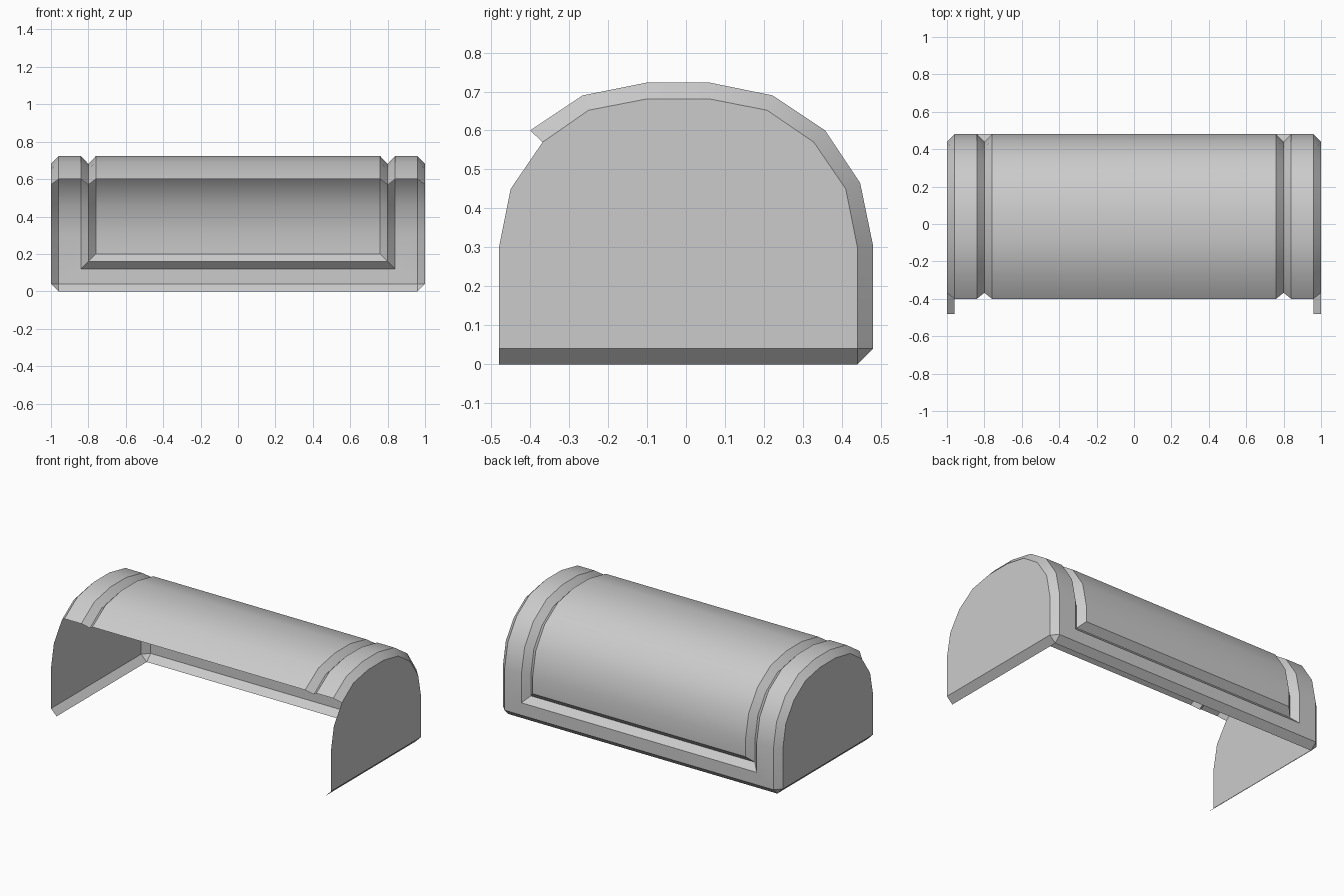
import bpy, bmesh, math

if "Cube" in bpy.data.objects:
    bpy.data.objects.remove(bpy.data.objects["Cube"])

# Arch profile (y, z) from the back edge over the top to the open front
OUTER = [(.48, .305), (.447, .465), (.357, .60), (.222, .69), (.06, .723),
         (-.10, .723), (-.265, .69), (-.40, .60)]
# The same arch set inwards by the chamfer / groove depth
INNER = [(.44, .30), (.41, .45), (.328, .57), (.208, .652), (.06, .681),
         (-.10, .681), (-.25, .652), (-.368, .57)]
CAP_FRONT = [(-.45, .45), (-.48, .30), (-.48, .04)]

# Half of the ribs along x: position, inset or not, height of lower back end
RIBS = [(1, True, .04), (.96, False, .04), (.84, False, .12),
        (.80, True, .16), (.76, False, .20)]

bm = bmesh.new()


def rib(x, inset, z0):
    """One arch of vertices at x, starting low on the back."""
    pts = INNER if inset else OUTER
    return [bm.verts.new((x, y, z)) for y, z in [(pts[0][0], z0)] + pts]


left = [rib(-x, i, z) for x, i, z in RIBS]
right = [rib(x, i, z) for x, i, z in RIBS]
columns = left + right[::-1]

# Curved skin with chamfered ends and V grooves
for a, b in zip(columns, columns[1:]):
    for k in range(len(a) - 1):
        bm.faces.new((a[k], b[k], b[k + 1], a[k + 1]))

# Mitred lower frame and horizontal groove on the back
for k in range(1, 4):
    bm.faces.new((left[k][0], right[k][0], right[k + 1][0], left[k + 1][0]))

# End caps with their bottom lips and corner facets
lip_back = []
for s, side in ((-1, left), (1, right)):
    front = [bm.verts.new((s, y, z)) for y, z in CAP_FRONT]
    bm.faces.new(side[0] + front)
    b = bm.verts.new((s * .96, .44, 0))
    f = bm.verts.new((s * .96, -.48, 0))
    bm.faces.new((side[0][0], front[-1], f, b))
    bm.faces.new((side[0][0], side[1][0], b))
    lip_back.append(b)

# Bottom lip along the back
bm.faces.new((left[1][0], right[1][0], lip_back[1], lip_back[0]))

# Turn all faces outwards
bmesh.ops.recalc_face_normals(bm, faces=bm.faces[:])
bm.normal_update()
cap = max(bm.faces, key=lambda f: f.calc_center_median().x)
if cap.normal.x < 0:
    bmesh.ops.reverse_faces(bm, faces=bm.faces[:])

mesh = bpy.data.meshes.new("arched_cover")
bm.to_mesh(mesh)
bm.free()
cover = bpy.data.objects.new("arched_cover", mesh)
bpy.context.collection.objects.link(cover)

# Smooth arch, crisp chamfers
bpy.context.view_layer.objects.active = cover
cover.select_set(True)
bpy.ops.object.shade_smooth_by_angle(angle=math.radians(30))
